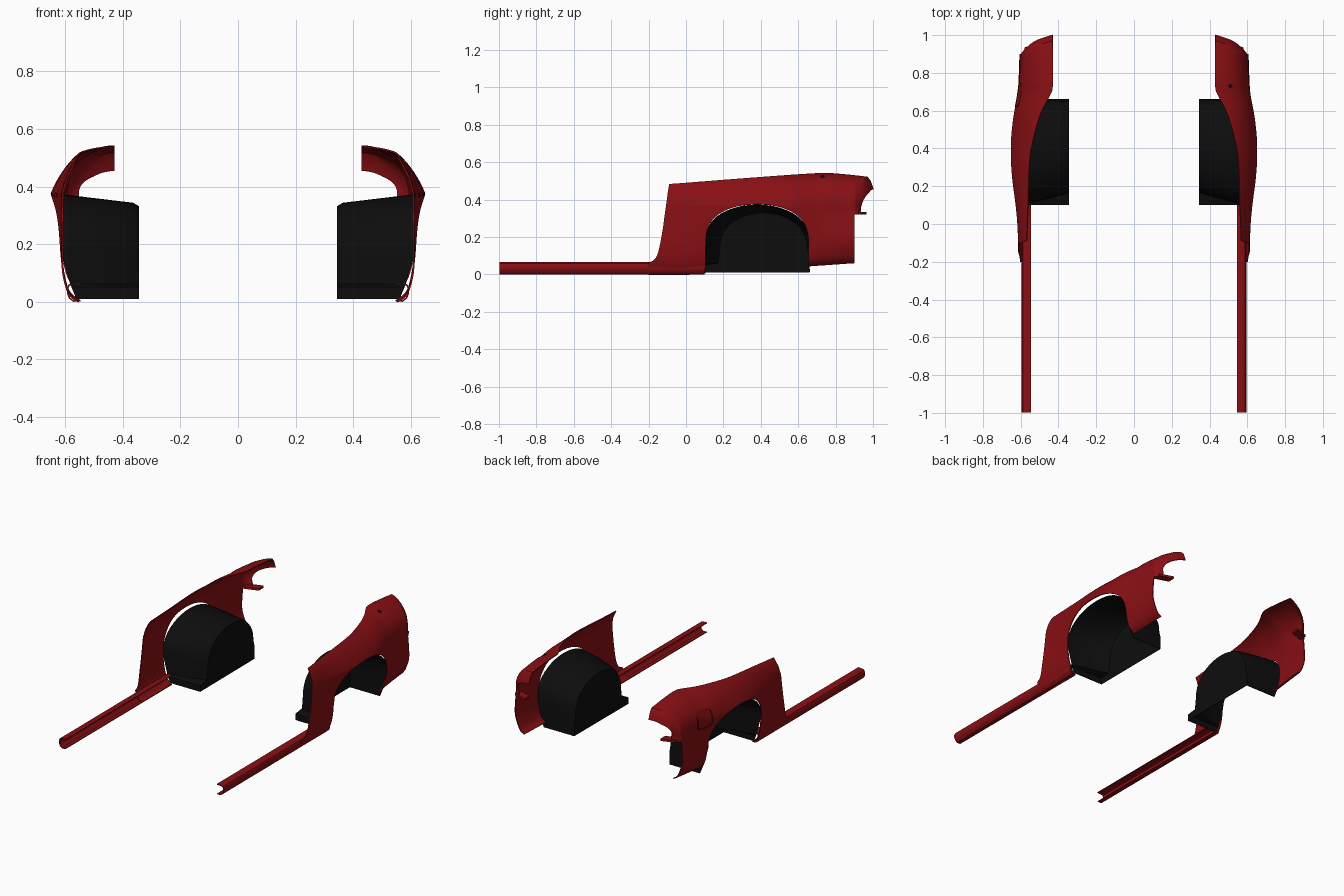
import bpy, bmesh, math

if "Cube" in bpy.data.objects:
    bpy.data.objects.remove(bpy.data.objects["Cube"])


def material(name, rgb):
    m = bpy.data.materials.new(name)
    m.diffuse_color = (*rgb, 1)
    m.use_nodes = True
    m.node_tree.nodes["Principled BSDF"].inputs["Base Color"].default_value = m.diffuse_color
    return m


RED = material("red_paint", (0.25, 0.005, 0.007))
DARK_RED = material("seam_red", (0.06, 0.002, 0.002))
BLACK = material("black_plastic", (0.004, 0.004, 0.004))


def interp(table, y):
    """Smooth cubic interpolation through (y, value) pairs."""
    if y <= table[0][0]:
        return table[0][1]
    if y >= table[-1][0]:
        return table[-1][1]
    n = len(table)

    def slope(k):
        a, b = table[max(k - 1, 0)], table[min(k + 1, n - 1)]
        return (b[1] - a[1]) / (b[0] - a[0])
    i = max(k for k in range(n - 1) if table[k][0] <= y)
    (y0, v0), (y1, v1) = table[i], table[i + 1]
    h = y1 - y0
    t = (y - y0) / h
    return (v0 * (1 + 2 * t) * (1 - t) ** 2 + slope(i) * h * t * (1 - t) ** 2
            + v1 * t * t * (3 - 2 * t) + slope(i + 1) * h * t * t * (t - 1))


WIDTH = [(-.2, .607), (0, .615), (.1, .624), (.25, .643), (.4, .65), (.55, .638),
         (.7, .612), (.85, .598), (.92, .592), (.97, .578)]
INNER = [(-.1, .568), (.1, .56), (.35, .55), (.5, .52), (.6, .487), (.7, .435), (.73, .43), (.97, .43)]
TOP = [(-.2, .473), (-.09, .482), (.72, .54), (.85, .533), (.97, .52)]
BULGE = [(-.2, .5), (.1, .4), (.4, .35), (.6, .75), (.75, 1)]
FRONT = [(-.2, .065), (-.175, .074), (-.155, .1), (-.14, .155), (-.12, .27), (-.105, .38), (-.09, .482)]
ARCH0, ARCH1, SPRING, CROWN = .105, .655, .19, .375


def bottom(y):
    return 0 if y < 0 else .07 * y


def section(y):
    """Body cross-section as (x, z) points, bottom to top."""
    w, xi, zt, b, zb = (interp(WIDTH, y), interp(INNER, y), interp(TOP, y), interp(BULGE, y), bottom(y))
    tuck = max(0, y - .6) * .05
    low = [(zb, .553 - tuck), (zb + .012, .575 - tuck), (zb + .04, .593 - tuck),
           (zb + .11, .609 - tuck / 2), (.25, .4 * .612 + .6 * w), (.34, w - .001), (.37, w)]
    pts = [(interp(low, zb + (.37 - zb) * i / 50), zb + (.37 - zb) * i / 50) for i in range(50)]
    for i in range(41):
        a = i / 40 * math.pi / 2
        t = i / 40
        cx, cz = b * math.cos(a) + (1 - b) * (1 - t), b * math.sin(a) + (1 - b) * t
        pts.append((xi + (w - xi) * cx, .37 + (zt - .37) * cz))
    return pts


def at_height(pts, z):
    for (x0, z0), (x1, z1) in zip(pts, pts[1:]):
        if z0 <= z <= z1 and z1 > z0:
            return (x0 + (x1 - x0) * (z - z0) / (z1 - z0), z)
    return pts[0] if z < pts[0][1] else pts[-1]


def column(y, lo, hi, n):
    """Evenly spaced 3D points on the section between two heights."""
    s = section(y)
    p = [at_height(s, lo)] + [q for q in s if lo + 1e-5 < q[1] < hi - 1e-5] + [at_height(s, hi)]
    d = [0]
    for a, b in zip(p, p[1:]):
        d.append(d[-1] + math.dist(a, b))
    out, k = [], 0
    for i in range(n):
        t = d[-1] * i / (n - 1)
        while k < len(d) - 2 and d[k + 1] < t:
            k += 1
        f = (t - d[k]) / max(d[k + 1] - d[k], 1e-9)
        x, z = (p[k][j] + (p[k + 1][j] - p[k][j]) * f for j in (0, 1))
        sweep = .33 * max(0, x - .43) * max(0, y - .9) / .07
        out.append((x, y - sweep, z))
    return out


def front_top(y):
    return interp(FRONT, y) if y < -.09 else interp(TOP, y)


def split(y):
    """Height dividing lower panel strips from the upper panel; follows the arch."""
    if y <= ARCH0:
        return .035 + (SPRING - .035) * min(1, (y + .2) / .2)
    if y < ARCH1:
        u = abs((y - .38) / .275)
        return SPRING + (CROWN - SPRING) * max(0, 1 - u ** 2.2) ** (1 / 2.2)
    return SPRING + (.32 - SPRING) * min(1, (y - ARCH1) / (.9 - ARCH1))


def finish(name, bm, mat, thickness=0, mirror=True, angle=35):
    bmesh.ops.remove_doubles(bm, verts=bm.verts, dist=1e-5)
    bmesh.ops.recalc_face_normals(bm, faces=bm.faces)
    me = bpy.data.meshes.new(name)
    bm.to_mesh(me)
    bm.free()
    ob = bpy.data.objects.new(name, me)
    bpy.context.collection.objects.link(ob)
    me.materials.append(mat)
    if thickness:
        m = ob.modifiers.new("thickness", 'SOLIDIFY')
        m.thickness, m.offset = thickness, 0
    if mirror:
        ob.modifiers.new("mirror", 'MIRROR').use_mirror_merge = False
    bpy.ops.object.select_all(action='DESELECT')
    ob.select_set(True)
    bpy.context.view_layer.objects.active = ob
    bpy.ops.object.convert(target='MESH')
    bpy.ops.object.shade_smooth_by_angle(angle=math.radians(angle))
    return ob


def loft(bm, cols):
    rows = [[bm.verts.new(p) for p in c] for c in cols]
    for a, b in zip(rows, rows[1:]):
        for i in range(len(a) - 1):
            bm.faces.new((a[i], a[i + 1], b[i + 1], b[i]))
    return rows


def span(a, b, n):
    return [a + (b - a) * i / n for i in range(n + 1)]


# Quarter panels with wheel arch, tail corner and rear lip
front_ys = span(-.2, -.09, 14) + span(-.09, ARCH0, 8)[1:]
arch_ys = [.38 - .275 * math.cos(math.pi * i / 32) for i in range(33)]
rear_ys = span(ARCH1, .9, 10)
tail_ys = span(.9, .97, 5)
bm = bmesh.new()
upper = [column(y, split(y), front_top(y), 26)
         for y in front_ys + arch_ys[1:] + rear_ys[1:] + tail_ys[1:]]
lip = []
for f in (.3, .7, 1):
    ring = []
    for x, y, z in upper[-1]:
        s = min(1, max(0, (z - .35) / .15))
        ring.append((x - .03 * (1 - s) * f * (x > .44), y + (.01 + .02 * s) * f ** .6, z - .065 * s * f))
    lip.append(ring)
loft(bm, upper + lip)
for ys in (front_ys, rear_ys):
    loft(bm, [column(y, bottom(y), split(y), 12) for y in ys])
finish("quarter_panel", bm, RED, .006)

# Side sills
bm = bmesh.new()
sill = [(.548, .003), (.572, .002), (.585, .012), (.592, .028), (.593, .045), (.587, .058), (.575, .063), (.545, .064)]
loft(bm, [[(x, y, z) for x, z in sill] for y in (-.997, -.6, -.15, .1)])
finish("side_sill", bm, RED, .005)

# Small tabs below the tail lamp recesses
bm = bmesh.new()
bmesh.ops.create_cube(bm, size=1)
for v in bm.verts:
    v.co = (.535 + .09 * v.co.x, .925 + .05 * v.co.y - .03 * v.co.x, .327 + .014 * v.co.z)
finish("lamp_tab", bm, RED)


# Wheel arch liners, open below and outside
def liner_ring(x, y0, y1, spring, crown, foot, taper=0):
    pts = [(.103, .01), (.103, .05), (foot, .06)]
    for i in range(21):
        a = math.pi * i / 20
        pts.append(((y0 + y1) / 2 - (y1 - y0) / 2 * math.cos(a), spring + (crown - spring) * math.sin(a) ** .9))
    pts += [(.658, .1), (.66, .012)]
    return [(x - taper * max(0, 1 - z / .15), y, z) for y, z in pts]


bm = bmesh.new()
rings = loft(bm, [liner_ring(.618, .106, .655, .19, .372, .104, .06),
                  liner_ring(.5, .125, .655, .18, .358, .125),
                  liner_ring(.365, .165, .652, .15, .342, .16),
                  liner_ring(.345, .18, .648, .14, .33, .17)])
bm.faces.new(rings[-1])
finish("wheel_arch_liner", bm, BLACK, .004)

# Fuel door seam on the left panel
bm = bmesh.new()
seam = []
for i in range(49):
    a = 2 * math.pi * i / 48
    c, s = math.cos(a), math.sin(a)
    y = .685 + .062 * math.copysign(abs(c) ** .45, c)
    z = .385 + .052 * math.copysign(abs(s) ** .45, s)
    seam.append((y, z))
cols = []
for y, z in seam:
    dy, dz = (y - .685) * .06, (z - .385) * .06
    x = at_height(section(y), z)[0]
    cols.append([(-x, y - dy, z - dz), (-x - .005, y, z), (-x, y + dy, z + dz)])
loft(bm, cols)
finish("fuel_door_seam", bm, DARK_RED, .002, mirror=False)

# Aerial hole on the right panel
bm = bmesh.new()
bmesh.ops.create_cone(bm, cap_ends=True, segments=20, radius1=.011, radius2=.011, depth=.012)
hx = .51
hz = min(section(.73), key=lambda p: abs(p[0] - hx))[1]
for v in bm.verts:
    x, y, z = v.co
    v.co = (hx + x, .73 + y, hz + z - .45 * x)
finish("aerial_hole", bm, BLACK, mirror=False)
